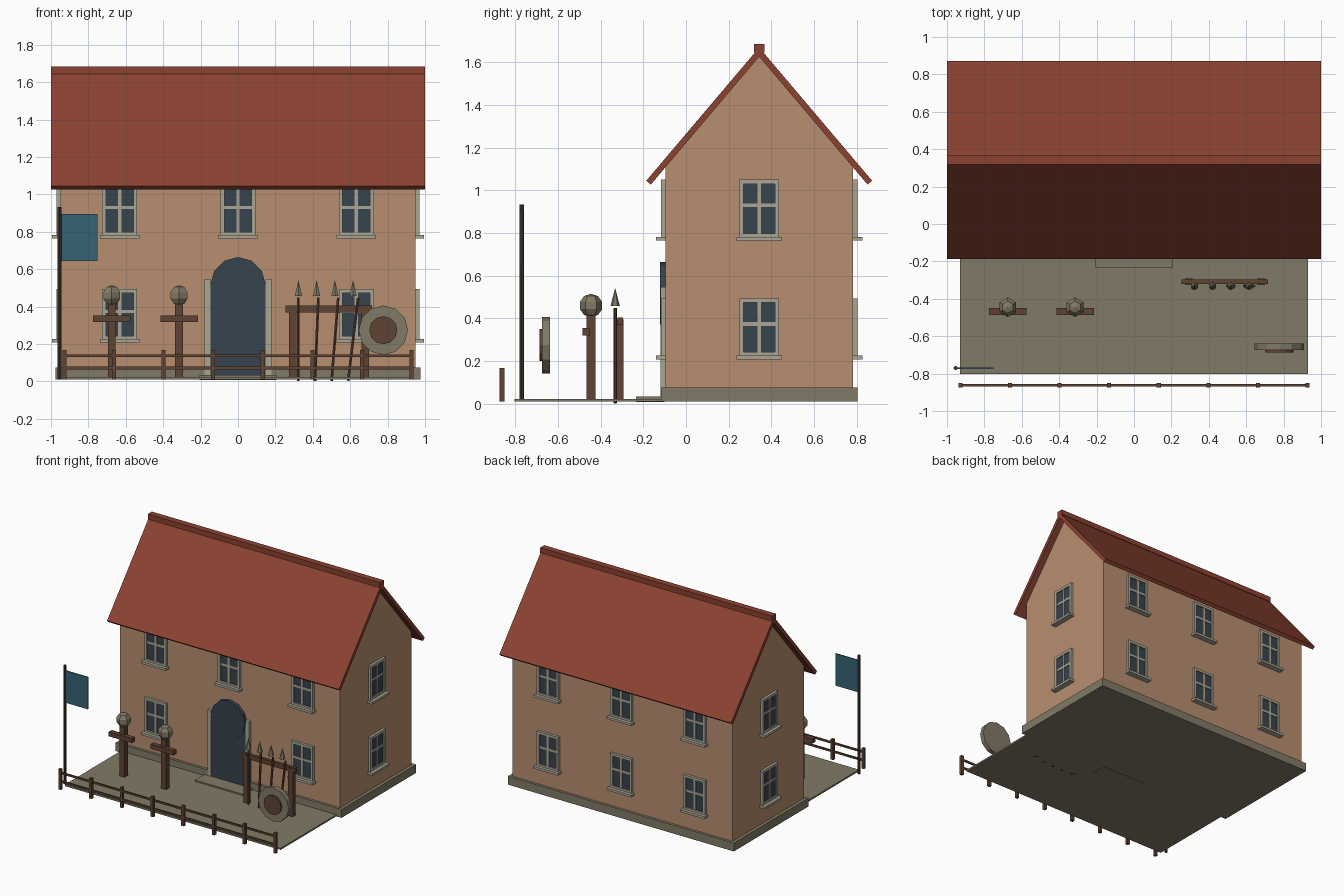
import bpy, bmesh, math
from mathutils import Matrix, Vector

if "Cube" in bpy.data.objects:
    bpy.data.objects.remove(bpy.data.objects["Cube"], do_unlink=True)


def material(name, hex_rgb):
    """Flat material from an sRGB hex colour, stored as linear values."""
    srgb = [int(hex_rgb[i:i + 2], 16) / 255 for i in (0, 2, 4)]
    col = [c / 12.92 if c < 0.04 else ((c + 0.055) / 1.055) ** 2.4 for c in srgb] + [1]
    m = bpy.data.materials.new(name)
    m.use_nodes = True
    m.diffuse_color = col
    m.node_tree.nodes["Principled BSDF"].inputs["Base Color"].default_value = col
    return m


PLASTER = material("tan plaster", "b88f70")
TILE = material("red roof tile", "8b4231")
STONE = material("grey brown stone", "817a66")
TRIM = material("pale trim stone", "aaa695")
GLASS = material("dark blue glass", "37434d")
WOOD = material("brown wood", "5f4333")
POLE = material("dark pole wood", "42382f")
CLOTH = material("teal cloth", "356474")


def box(bm, lo, hi, mat=Matrix()):
    """Axis-aligned box between two corners, then transformed."""
    lo, hi = Vector(lo), Vector(hi)
    size = Matrix.Diagonal((hi - lo).to_4d())
    size[3][3] = 1
    bmesh.ops.create_cube(bm, size=1, matrix=mat @ Matrix.Translation((lo + hi) / 2) @ size)


def cone(bm, centre, r1, r2, depth, sides, rot=Matrix()):
    bmesh.ops.create_cone(bm, cap_ends=True, segments=sides, radius1=r1, radius2=r2,
                          depth=depth, matrix=Matrix.Translation(centre) @ rot)


def prism(bm, profile, half):
    """Extrude a (y, z) profile along x, from -half to half."""
    face = bm.faces.new([bm.verts.new((-half, y, z)) for y, z in profile])
    new = bmesh.ops.extrude_face_region(bm, geom=[face])["geom"]
    bmesh.ops.translate(bm, vec=(2 * half, 0, 0),
                        verts=[v for v in new if isinstance(v, bmesh.types.BMVert)])


def finish(bm, name, mat):
    bmesh.ops.recalc_face_normals(bm, faces=bm.faces)
    me = bpy.data.meshes.new(name)
    bm.to_mesh(me)
    bm.free()
    me.materials.append(mat)
    ob = bpy.data.objects.new(name, me)
    bpy.context.collection.objects.link(ob)
    return ob


def boxes(name, mat, corners, place=Matrix()):
    bm = bmesh.new()
    for lo, hi in corners:
        box(bm, lo, hi, place)
    return finish(bm, name, mat)


FACING_Y = Matrix.Rotation(math.pi / 2, 4, "X")
BASE = 0.01            # underside of the yard and plinth
MID = 0.343            # y of the ridge
HALF = 0.44            # half depth of the walls
WALL_X = 0.95
SLOPE = 1.18
RIDGE = 1.626          # underside of the roof at the ridge

# Yard, step and plinth
boxes("yard", STONE, [((-0.93, -0.803, BASE), (0.93, -0.1, 0.023))])
boxes("door_step", STONE, [((-0.205, -0.235, 0.008), (0.205, -0.1, 0.034))])
boxes("plinth", STONE, [((-0.975, MID - HALF - 0.02, BASE), (0.975, MID + HALF + 0.02, 0.075))])

# Gabled walls
bm = bmesh.new()
eave = RIDGE - HALF * SLOPE
prism(bm, [(MID - HALF, 0.05), (MID + HALF, 0.05), (MID + HALF, eave),
           (MID, RIDGE), (MID - HALF, eave)], WALL_X)
finish(bm, "walls", PLASTER)

# Roof slopes and ridge cap
reach, thick = 0.508, 0.028
norm = Vector((SLOPE, 1)).normalized() * thick
for side, name in ((-1, "front_roof"), (1, "back_roof")):
    low = RIDGE - reach * SLOPE
    bm = bmesh.new()
    prism(bm, [(MID, RIDGE), (MID + side * reach, low),
               (MID + side * (reach + norm.x), low + norm.y),
               (MID, RIDGE + thick * math.hypot(1, SLOPE))], 1.0)
    finish(bm, name, TILE)
boxes("ridge_cap", TILE, [((-1, MID - 0.025, 1.645), (1, MID + 0.025, 1.685))])


def window(name, place):
    """Four-pane window; local x along the wall, -y outward, z up from the sill."""
    w, h, b, m = 0.093, 0.272, 0.02, 0.009
    bar = 0.152
    boxes(name + "_frame", TRIM, [
        ((-w, -0.02, 0), (-w + b, 0.01, h)), ((w - b, -0.02, 0), (w, 0.01, h)),
        ((-w + b, -0.02, h - b), (w - b, 0.01, h)), ((-w + b, -0.02, 0), (w - b, 0.01, b)),
        ((-m, -0.017, b), (m, 0.01, h - b)),
        ((-w + b, -0.016, bar - m), (w - b, 0.01, bar + m)),
        ((-w - 0.013, -0.044, -0.014), (w + 0.013, 0.01, 0.004))], place)
    boxes(name + "_glass", GLASS, [((-w + b, -0.01, b), (w - b, 0.005, h - b))], place)


# Windows on all four walls
for floor, z in (("lower", 0.222), ("upper", 0.778)):
    for i, x in enumerate((-0.633, 0, 0.633)):
        if floor == "upper" or i != 1:
            window(f"front_{floor}_window_{i}", Matrix.Translation((x, MID - HALF, z)))
        window(f"back_{floor}_window_{i}",
               Matrix.Translation((x, MID + HALF, z)) @ Matrix.Rotation(math.pi, 4, "Z"))
    for side, name in ((1, "left"), (-1, "right")):
        window(f"{name}_{floor}_window", Matrix.Translation((side * WALL_X, MID, z))
               @ Matrix.Rotation(side * math.pi / 2, 4, "Z"))

# Arched door with stone jambs
boxes("door", GLASS, [((-0.147, -0.117, 0.03), (0.147, -0.09, 0.52))])
bm = bmesh.new()
cone(bm, (0, -0.106, 0.518), 0.147, 0.147, 0.034, 12, FACING_Y)
finish(bm, "door_arch", GLASS)
boxes("door_jambs", TRIM, [((s * 0.163 - 0.016, -0.12, 0.03), (s * 0.163 + 0.016, -0.09, 0.547))
                           for s in (-1, 1)])

# Fence along the front of the yard
posts = [-0.928 + i * 0.2651 for i in range(8)]
boxes("fence_posts", WOOD, [((x - 0.011, -0.873, BASE), (x + 0.011, -0.851, 0.168)) for x in posts])
boxes("fence_rails", WOOD, [((-0.928, -0.868, z - 0.007), (0.928, -0.856, z + 0.007))
                            for z in (0.072, 0.138)])

# Flag on its pole
bm = bmesh.new()
cone(bm, (-0.954, -0.77, 0.472), 0.011, 0.011, 0.924, 8)
finish(bm, "flag_pole", POLE)
boxes("flag", CLOTH, [((-0.947, -0.774, 0.645), (-0.752, -0.766, 0.895))])

# Practice dummies
for i, x in enumerate((-0.675, -0.315)):
    boxes(f"dummy_{i}_post", WOOD, [((x - 0.021, -0.466, BASE), (x + 0.021, -0.424, 0.42)),
                                    ((x - 0.1, -0.486, 0.319), (x + 0.1, -0.449, 0.354))])
    bm = bmesh.new()
    bmesh.ops.create_uvsphere(bm, u_segments=6, v_segments=5, radius=0.055,
                              matrix=Matrix.Translation((x, -0.445, 0.46)))
    finish(bm, f"dummy_{i}_head", STONE)

# Spear rack
boxes("rack_frame", WOOD, [
    ((0.273, -0.325, BASE), (0.313, -0.292, 0.395)),
    ((0.66, -0.325, BASE), (0.70, -0.292, 0.395)),
    ((0.253, -0.32, 0.368), (0.717, -0.296, 0.405))])
shafts, tips = bmesh.new(), bmesh.new()
for i in range(4):
    x = 0.323 + i * 0.0975
    cone(shafts, (x, -0.332, 0.225), 0.008, 0.008, 0.446, 6, Matrix.Rotation(0.04 * i, 4, "Y"))
    cone(tips, (x, -0.332, 0.5), 0.022, 0, 0.085, 6)
finish(shafts, "spear_shafts", WOOD)
finish(tips, "spear_tips", STONE)

# Round shield with a wooden boss
for name, mat, y, r, depth in (("shield", STONE, -0.656, 0.132, 0.036),
                               ("shield_boss", WOOD, -0.675, 0.075, 0.024)):
    bm = bmesh.new()
    cone(bm, (0.777, y, 0.274), r, r, depth, 12, FACING_Y)
    finish(bm, name, mat)
